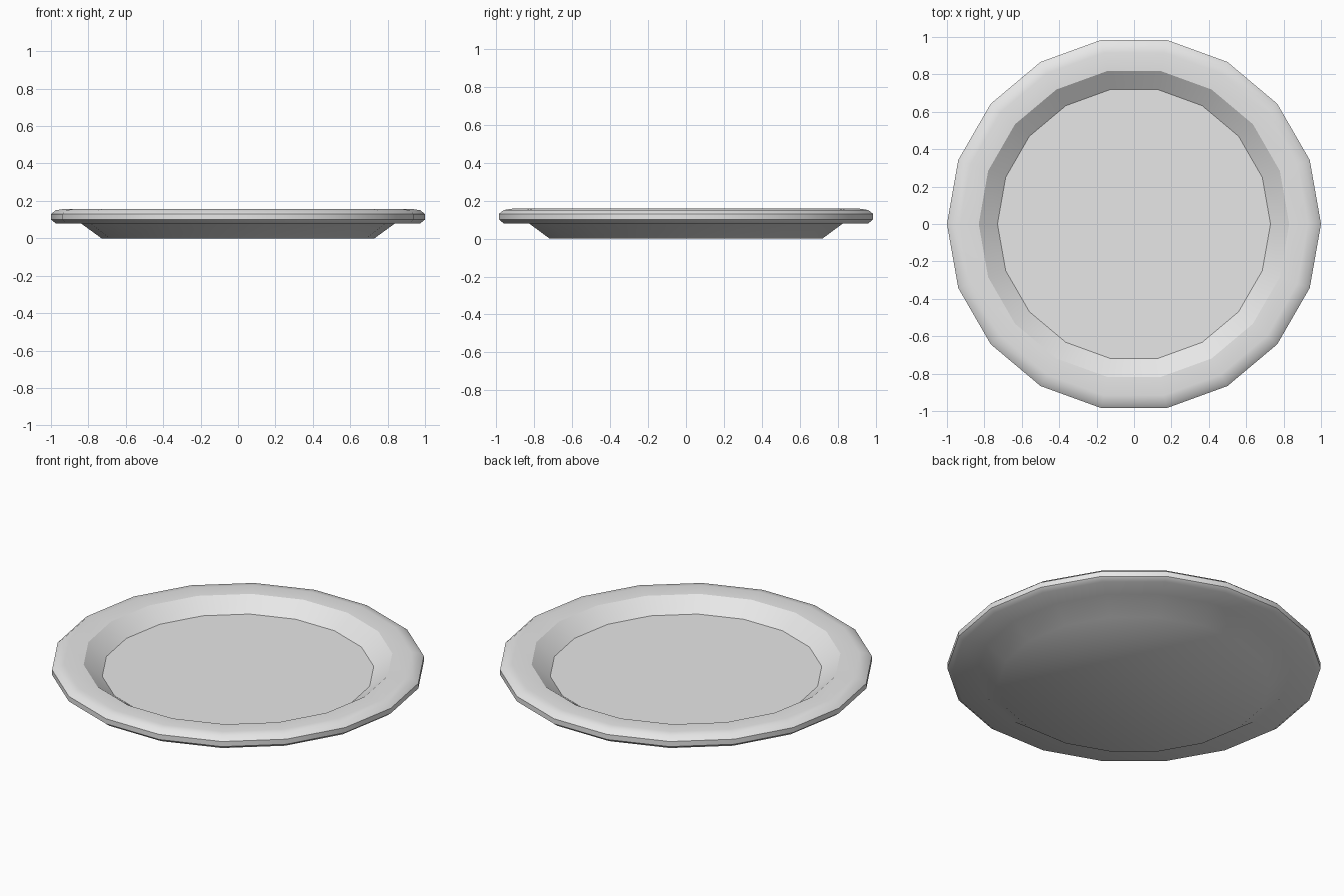
import bpy
import bmesh
from math import cos, sin, tau

if "Cube" in bpy.data.objects:
    bpy.data.objects.remove(bpy.data.objects["Cube"], do_unlink=True)


def make_material(name, colour):
    mat = bpy.data.materials.new(name)
    mat.use_nodes = True
    mat.diffuse_color = colour
    mat.node_tree.nodes["Principled BSDF"].inputs["Base Color"].default_value = colour
    return mat


def lathe(name, profile, sides, mat):
    """Spin (radius, height, sharp) points about z and cap both ends."""
    bm = bmesh.new()
    rings = [[bm.verts.new((r * cos(tau * i / sides), r * sin(tau * i / sides), z))
              for i in range(sides)] for r, z, _ in profile]
    for low, high in zip(rings, rings[1:]):
        for i in range(sides):
            j = (i + 1) % sides
            bm.faces.new((low[i], low[j], high[j], high[i]))
    bm.faces.new(list(reversed(rings[0])))
    bm.faces.new(rings[-1])
    for face in bm.faces:
        face.smooth = True
    # Creases run along the rings flagged as sharp
    for ring, (_, _, sharp) in zip(rings, profile):
        for i in range(sides):
            bm.edges.get((ring[i], ring[(i + 1) % sides])).smooth = not sharp
    mesh = bpy.data.meshes.new(name)
    bm.to_mesh(mesh)
    bm.free()
    mesh.materials.append(mat)
    obj = bpy.data.objects.new(name, mesh)
    bpy.context.collection.objects.link(obj)
    return obj


ceramic = make_material("pale_grey_ceramic", (0.8, 0.8, 0.8, 1))

# Plate section, from the foot out around the rim and in to the well
plate_profile = [
    (0.73, 0.0, False),    # foot
    (0.84, 0.08, False),   # underside of the rim
    (0.975, 0.08, False),
    (1.0, 0.10, True),     # outer edge
    (1.0, 0.13, True),
    (0.975, 0.15, False),
    (0.93, 0.157, False),  # top of the rim
    (0.83, 0.153, True),   # inner lip
    (0.73, 0.08, True),    # floor of the well
]
lathe("plate", plate_profile, 18, ceramic)
